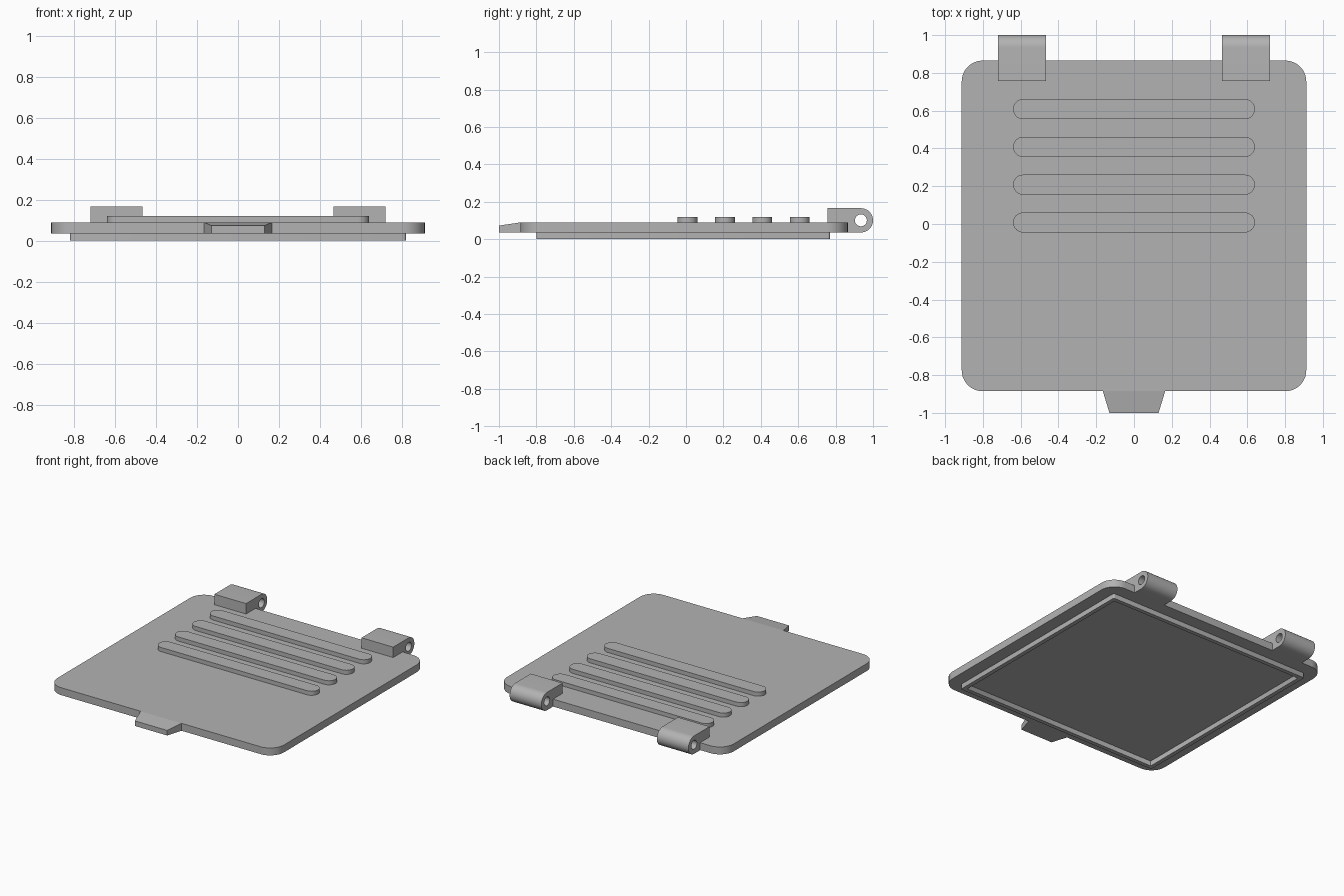
import bpy, bmesh
from math import cos, sin, pi, radians
from mathutils import Vector

cube = bpy.data.objects.get("Cube")
if cube:
    bpy.data.objects.remove(cube, do_unlink=True)

GREY = (0.45, 0.45, 0.45, 1.0)
mat = bpy.data.materials.new("plain grey")
mat.use_nodes = True
mat.diffuse_color = GREY
mat.node_tree.nodes["Principled BSDF"].inputs["Base Color"].default_value = GREY

PLATE_LOW, PLATE_TOP = 0.036, 0.09
FRONT, BACK, SIDE = -0.885, 0.865, 0.912


def arc(cx, cy, r, start, end, steps):
    """Points along a circular arc, angles in degrees."""
    angles = [radians(start + (end - start) * i / steps) for i in range(steps + 1)]
    return [(cx + r * cos(a), cy + r * sin(a)) for a in angles]


def rounded_rect(x0, x1, y0, y1, r, steps=10):
    corners = [(x1 - r, y1 - r), (x0 + r, y1 - r), (x0 + r, y0 + r), (x1 - r, y0 + r)]
    pts = []
    for i, (cx, cy) in enumerate(corners):
        pts += arc(cx, cy, r, 90 * i, 90 * i + 90, steps)
    return pts


def finish(bm, name):
    bmesh.ops.recalc_face_normals(bm, faces=bm.faces)
    mesh = bpy.data.meshes.new(name)
    bm.to_mesh(mesh)
    bm.free()
    mesh.materials.append(mat)
    obj = bpy.data.objects.new(name, mesh)
    bpy.context.collection.objects.link(obj)
    bpy.ops.object.select_all(action="DESELECT")
    obj.select_set(True)
    bpy.context.view_layer.objects.active = obj
    bpy.ops.object.shade_smooth_by_angle(angle=radians(30))
    return obj


def prism(name, loops, low, high, along_x=False):
    """Extrude an outline (later loops are holes) along z, or along x."""
    bm = bmesh.new()
    edges = []
    for loop in loops:
        vs = [bm.verts.new((low, u, v) if along_x else (u, v, low)) for u, v in loop]
        edges += [bm.edges.new((vs[i - 1], vs[i])) for i in range(len(vs))]
    if len(loops) == 1:
        bm.faces.new(vs)
    else:
        bmesh.ops.triangle_fill(bm, edges=edges, use_beauty=True)
    ext = bmesh.ops.extrude_face_region(bm, geom=bm.faces[:], use_keep_orig=True)
    moved = [g for g in ext["geom"] if isinstance(g, bmesh.types.BMVert)]
    step = high - low
    bmesh.ops.translate(bm, verts=moved, vec=Vector((step, 0, 0) if along_x else (0, 0, step)))
    return finish(bm, name)


# Main panel
prism("cover_plate", [rounded_rect(-SIDE, SIDE, FRONT, BACK, 0.11)], PLATE_LOW, PLATE_TOP)

# Thin locating rim under the panel
rim, wall = 0.82, 0.03
prism("underside_rim", [
    rounded_rect(-rim, rim, -0.8, 0.77, 0.012, 4),
    rounded_rect(-rim + wall, rim - wall, -0.8 + wall, 0.77 - wall, 0.004, 2),
], 0.0, PLATE_LOW)

# Raised grip ribs with round ends
for i in range(4):
    y = 0.008 + 0.2 * i
    prism(f"grip_rib_{i + 1}", [rounded_rect(-0.64, 0.64, y - 0.053, y + 0.053, 0.0529)],
          PLATE_TOP, 0.12)

# Hinge knuckles: block over the panel, round back, pin hole
r = 0.065
hy, hz = 1.0 - r, PLATE_LOW + r
profile = arc(hy, hz, r, -90, 90, 20) + [
    (0.757, hz + r), (0.757, PLATE_TOP), (BACK, PLATE_TOP), (BACK, PLATE_LOW)]
hole = arc(hy, hz, 0.032, 0, 345, 23)
for name, x0 in (("left_hinge", 0.465), ("right_hinge", -0.72)):
    prism(name, [profile, hole], x0, x0 + 0.255, along_x=True)

# Tapered finger tab with a sloping top
bm = bmesh.new()
rings = []
for y, w, top in ((FRONT, 0.165, PLATE_TOP), (-1.0, 0.13, 0.073)):
    rings.append([bm.verts.new((x, y, z)) for x, z in
                  ((-w, PLATE_LOW), (w, PLATE_LOW), (w, top), (-w, top))])
for ring in rings:
    bm.faces.new(ring)
for i in range(4):
    bm.faces.new((rings[0][i - 1], rings[0][i], rings[1][i], rings[1][i - 1]))
finish(bm, "finger_tab")
